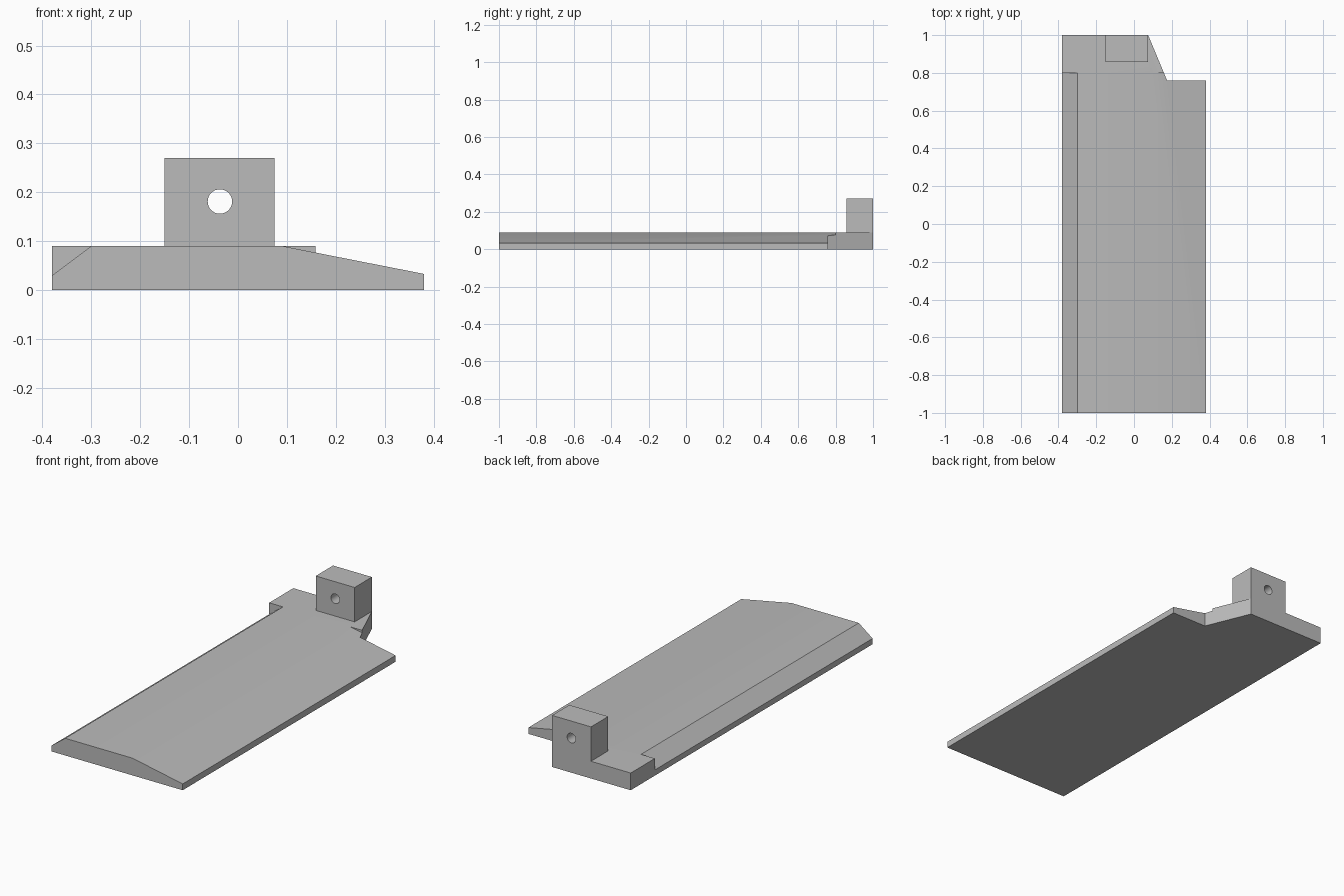
import bpy, bmesh
from mathutils import Vector

if "Cube" in bpy.data.objects:
    bpy.data.objects.remove(bpy.data.objects["Cube"], do_unlink=True)

grey = bpy.data.materials.new("plain_grey")
grey.use_nodes = True
grey.diffuse_color = (0.5, 0.5, 0.5, 1)
grey.node_tree.nodes["Principled BSDF"].inputs["Base Color"].default_value = (0.5, 0.5, 0.5, 1)


def prism(name, points, direction):
    """Extrude a flat polygon along a direction into a closed solid."""
    mesh = bpy.data.meshes.new(name)
    bm = bmesh.new()
    face = bm.faces.new([bm.verts.new(p) for p in points])
    ext = bmesh.ops.extrude_face_region(bm, geom=[face])["geom"]
    bmesh.ops.translate(bm, vec=Vector(direction),
                        verts=[v for v in ext if isinstance(v, bmesh.types.BMVert)])
    bmesh.ops.recalc_face_normals(bm, faces=bm.faces)
    bm.to_mesh(mesh)
    bm.free()
    mesh.materials.append(grey)
    obj = bpy.data.objects.new(name, mesh)
    bpy.context.collection.objects.link(obj)
    return obj


def combine(target, tool, operation):
    """Apply a boolean and discard the tool."""
    bpy.context.view_layer.objects.active = target
    mod = target.modifiers.new(operation.lower(), 'BOOLEAN')
    mod.operation = operation
    mod.solver = 'EXACT'
    mod.object = tool
    bpy.ops.object.modifier_apply(modifier=mod.name)
    bpy.data.objects.remove(tool, do_unlink=True)


half, top, shoulder = 0.38, 0.09, 0.8

# Plate with one notched rear corner
outline = [(-half, -1), (half, -1), (half, 0.76), (0.175, 0.76), (0.075, 1), (-half, 1)]
plate = prism("bevelled_plate", [(x, y, 0) for x, y in outline], (0, 0, top))

# Steep bevel on the right edge and long slope on the left, ending at the shoulder
steep = [(-0.46, -0.03), (-0.3, top), (-0.3, 0.2), (-0.46, 0.2)]
slope = [(0.09, top), (0.67, -0.024), (0.67, 0.2), (0.09, 0.2)]
for profile in (steep, slope):
    cutter = prism("bevel_cutter", [(x, -1.1, z) for x, z in profile], (0, shoulder + 1.1, 0))
    combine(plate, cutter, 'DIFFERENCE')

# Upright lug at the rear
lug = prism("lug", [(-0.15, 0.857, 0.05), (0.075, 0.857, 0.05),
                    (0.075, 1, 0.05), (-0.15, 1, 0.05)], (0, 0, 0.22))
combine(plate, lug, 'UNION')

# Pin hole through the lug
bpy.ops.mesh.primitive_cylinder_add(vertices=32, radius=0.025, depth=0.4,
                                    location=(-0.037, 0.93, 0.181), rotation=(1.5708, 0, 0))
pin = bpy.context.object
pin.data.materials.append(grey)
combine(plate, pin, 'DIFFERENCE')

bpy.ops.object.select_all(action='DESELECT')
plate.select_set(True)
bpy.context.view_layer.objects.active = plate
bpy.ops.object.shade_smooth_by_angle(angle=0.5)
